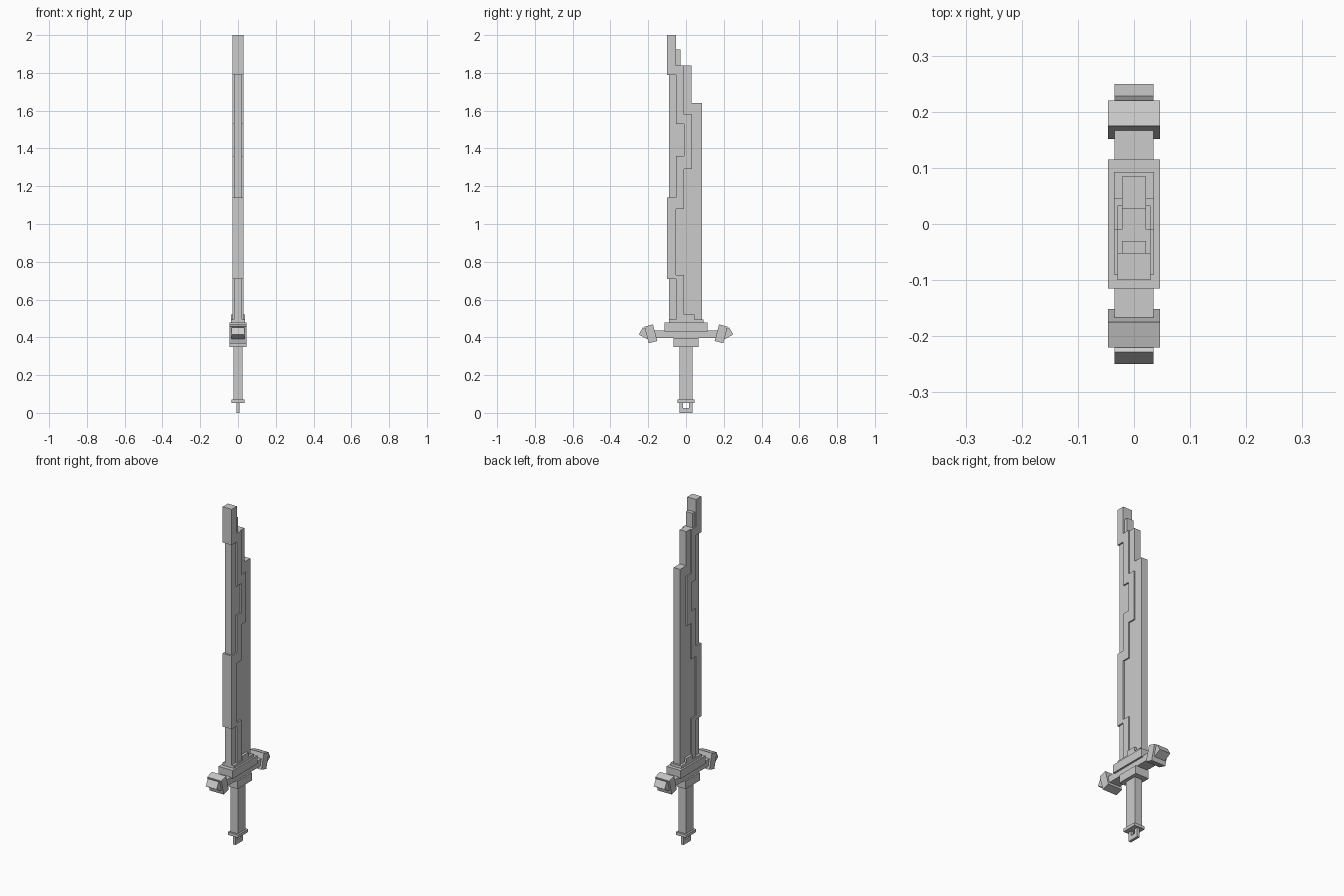
import bpy, bmesh
from math import radians
from mathutils import Matrix, Vector

cube = bpy.data.objects.get("Cube")
if cube:
    bpy.data.objects.remove(cube, do_unlink=True)

steel = bpy.data.materials.new("plain_grey")
steel.use_nodes = True
GREY = (0.6, 0.6, 0.6, 1)
steel.diffuse_color = GREY
steel.node_tree.nodes["Principled BSDF"].inputs["Base Color"].default_value = GREY


def finish(bm, name):
    bmesh.ops.recalc_face_normals(bm, faces=bm.faces)
    mesh = bpy.data.meshes.new(name)
    bm.to_mesh(mesh)
    bm.free()
    mesh.materials.append(steel)
    obj = bpy.data.objects.new(name, mesh)
    bpy.context.collection.objects.link(obj)
    return obj


def box(name, half_x, y0, y1, z0, z1, tilt=0):
    """Box centred on x, optionally tilted about its own x axis."""
    bm = bmesh.new()
    centre = Vector((0, (y0 + y1) / 2, (z0 + z1) / 2))
    scale = Matrix.Diagonal((2 * half_x, y1 - y0, z1 - z0, 1))
    turn = Matrix.Rotation(radians(tilt), 4, 'X')
    bmesh.ops.create_cube(bm, size=1, matrix=Matrix.Translation(centre) @ turn @ scale)
    return finish(bm, name)


def prism(name, half_x, outline):
    """Extrude a (y, z) outline across the thickness."""
    bm = bmesh.new()
    face = bm.faces.new([bm.verts.new((-half_x, y, z)) for y, z in outline])
    out = bmesh.ops.extrude_face_region(bm, geom=[face])
    moved = [v for v in out["geom"] if isinstance(v, bmesh.types.BMVert)]
    bmesh.ops.translate(bm, verts=moved, vec=(2 * half_x, 0, 0))
    return finish(bm, name)


def stairs(start, steps):
    """Right-angled chain: each step is (y, z reached at that y)."""
    points, z = [], start
    for y, z_end in steps:
        points += [(y, z), (y, z_end)]
        z = z_end
    return points


# Thin blade with a stepped tip
blade_back = stairs(0.48, [(0.085, 1.64), (0.028, 1.84), (-0.03, 1.925), (-0.06, 1.95)])
prism("blade_core", 0.021, [(-0.09, 1.95), (-0.09, 0.48)] + blade_back)

# Thicker zigzag band wandering along the blade
band_front = stairs(0.48, [(-0.053, 0.71), (-0.1, 1.14), (-0.053, 1.36),
                           (-0.01, 1.53), (-0.053, 1.79), (-0.1, 2.0)])
band_back = stairs(0.48, [(-0.01, 0.73), (-0.052, 1.08), (-0.01, 1.29),
                          (0.033, 1.58), (-0.01, 1.84), (-0.052, 2.0)])
prism("blade_band", 0.029, band_front + band_back[::-1])

# Guard
box("blade_collar", 0.036, -0.09, 0.093, 0.47, 0.494)
box("collar_step", 0.036, -0.01, 0.045, 0.48, 0.52)
box("guard_block", 0.046, -0.115, 0.115, 0.43, 0.478)
box("crossbar", 0.035, -0.19, 0.19, 0.397, 0.437)
box("guard_base", 0.044, -0.066, 0.066, 0.35, 0.397)

# Tilted guard ends, mirrored front and back
for side, label in ((-1, "front"), (1, "back")):
    y = side * 0.186
    box(label + "_guard_end", 0.046, y - 0.0235, y + 0.0235, 0.373, 0.464, -15 * side)
    y = side * 0.2175
    box(label + "_guard_cap", 0.035, y - 0.025, y + 0.025, 0.4, 0.443, 30 * side - 0)

# Grip and pommel
box("grip", 0.024, -0.035, 0.035, 0.06, 0.36)
box("pommel_plate", 0.034, -0.045, 0.045, 0.053, 0.07)
prism("pommel_loop", 0.008, [(-0.034, 0), (0.034, 0), (0.034, 0.055), (0.015, 0.055),
                             (0.015, 0.026), (-0.015, 0.026), (-0.015, 0.055), (-0.034, 0.055)])
